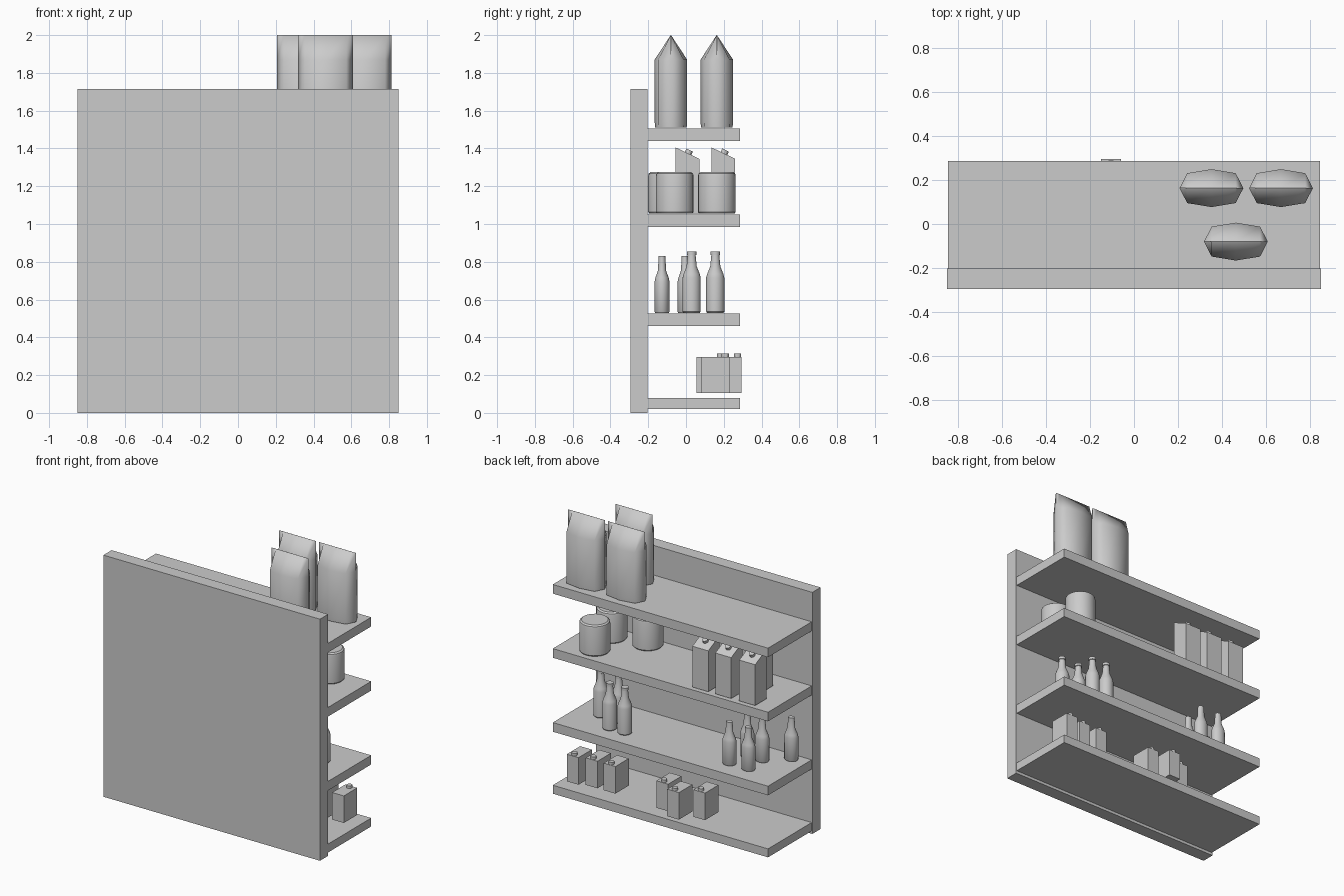
import bpy, bmesh
from math import cos, sin, pi, radians, atan2
from mathutils import Matrix, Vector

old = bpy.data.objects.get("Cube")
if old:
    bpy.data.objects.remove(old, do_unlink=True)

GREY = (0.6, 0.6, 0.6, 1)
mat = bpy.data.materials.new("plain grey")
mat.use_nodes = True
mat.diffuse_color = GREY
mat.node_tree.nodes["Principled BSDF"].inputs["Base Color"].default_value = GREY


def finish(name, bm, loc=(0, 0, 0), smooth=None):
    bmesh.ops.recalc_face_normals(bm, faces=bm.faces)
    mesh = bpy.data.meshes.new(name)
    bm.to_mesh(mesh)
    bm.free()
    mesh.materials.append(mat)
    ob = bpy.data.objects.new(name, mesh)
    ob.location = loc
    bpy.context.collection.objects.link(ob)
    if smooth:
        bpy.ops.object.select_all(action='DESELECT')
        ob.select_set(True)
        bpy.context.view_layer.objects.active = ob
        bpy.ops.object.shade_smooth_by_angle(angle=radians(smooth))
    return ob


def add_box(bm, x0, x1, y0, y1, z0, z1):
    m = Matrix.Translation(((x0 + x1) / 2, (y0 + y1) / 2, (z0 + z1) / 2))
    m = m @ Matrix.Diagonal((x1 - x0, y1 - y0, z1 - z0, 1))
    return bmesh.ops.create_cube(bm, size=1, matrix=m)["verts"]


def add_cap(bm, pos, tilt=0):
    m = Matrix.Translation(pos) @ Matrix.Rotation(tilt, 4, 'X')
    bmesh.ops.create_cone(bm, cap_ends=True, segments=12, radius1=0.019,
                          radius2=0.019, depth=0.03, matrix=m)


def loft(bm, rings):
    """Skin a list of closed rings and cap both ends."""
    rings = [[bm.verts.new(p) for p in ring] for ring in rings]
    n = len(rings[0])
    for a, b in zip(rings, rings[1:]):
        for i in range(n):
            j = (i + 1) % n
            bm.faces.new((a[i], a[j], b[j], b[i]))
    bm.faces.new(rings[0])
    bm.faces.new(rings[-1])


def lathe(name, profile, loc, flat=1.0, n=24):
    bm = bmesh.new()
    loft(bm, [[(r * cos(2 * pi * i / n), flat * r * sin(2 * pi * i / n), z)
               for i in range(n)] for r, z in profile])
    return finish(name, bm, loc, 35)


# Panel and shelves
bm = bmesh.new()
add_box(bm, -0.85, 0.85, -0.295, -0.203, 0, 1.715)
finish("back_panel", bm)
for k, (z0, z1) in enumerate([(0.02, 0.08), (0.46, 0.525), (0.985, 1.05), (1.44, 1.505)]):
    bm = bmesh.new()
    add_box(bm, -0.845, 0.845, -0.203, 0.287, z0, z1)
    finish(f"shelf_{k + 1}", bm)

# Pillow bags pinched to a straight ridge at the top
OUTLINE = [(0.145, 0), (0.11, 0.068), (0, 0.086), (-0.11, 0.068),
           (-0.145, 0), (-0.11, -0.068), (0, -0.086), (0.11, -0.068)]
for k, (x, y) in enumerate([(0.352, 0.163), (0.668, 0.163), (0.463, -0.08)]):
    bm = bmesh.new()
    loft(bm, [[(px, py * s, z) for px, py in OUTLINE]
              for z, s in [(0, 0.97), (0.03, 1), (0.36, 1), (0.49, 0.01)]])
    finish(f"bag_{k + 1}", bm, (x, y, 1.51), 60)

# Round jars
JAR = [(0.093, 0), (0.1, 0.008), (0.1, 0.2), (0.097, 0.212), (0.086, 0.22)]
for k, (x, y) in enumerate([(0.602, 0.163), (0.37, -0.1), (0.625, -0.06)]):
    lathe(f"jar_{k + 1}", JAR, (x, y, 1.055))

# Slant-topped cartons with a tilted cap
H, DROP, W = 0.35, 0.06, 0.0625
for k, (x, y) in enumerate([(-0.295, 0.198), (-0.475, 0.198), (-0.663, 0.198), (-0.584, 0.008)]):
    bm = bmesh.new()
    for v in add_box(bm, -W, W, -W, W, 0, H):
        if v.co.z > 0.1 and v.co.y > 0:
            v.co.z -= DROP
    add_cap(bm, Vector((0, 0.005, H - DROP / 2 + 0.003)), -atan2(DROP, 2 * W))
    finish(f"carton_{k + 1}", bm, (x, y, 1.055))

# Tall bottles
TALL = [(0.043, 0), (0.048, 0.006), (0.048, 0.185), (0.043, 0.205), (0.027, 0.245),
        (0.021, 0.305), (0.025, 0.307), (0.025, 0.325)]
for k, (x, y) in enumerate([(0.372, 0.155), (0.49, 0.155), (0.648, 0.03), (0.507, 0.03)]):
    lathe(f"tall_bottle_{k + 1}", TALL, (x, y, 0.53))

# Short oval bottles
SHORT = [(0.044, 0), (0.048, 0.006), (0.048, 0.165), (0.043, 0.185), (0.026, 0.225),
         (0.022, 0.3)]
for k, (x, y) in enumerate([(-0.449, 0.155), (-0.598, 0.155), (-0.595, -0.005),
                            (-0.738, -0.127), (-0.478, -0.005)]):
    lathe(f"short_bottle_{k + 1}", SHORT, (x, y, 0.53), 0.82)

# Small capped boxes
for k, (x, y) in enumerate([(0.729, 0.155), (0.598, 0.13), (0.457, 0.13),
                            (0.025, 0.155), (-0.105, 0.22), (-0.247, 0.13)]):
    bm = bmesh.new()
    add_box(bm, -0.046, 0.046, -0.075, 0.075, 0, 0.192)
    add_cap(bm, Vector((0, 0.053, 0.195)))
    finish(f"small_box_{k + 1}", bm, (x, y, 0.105))
